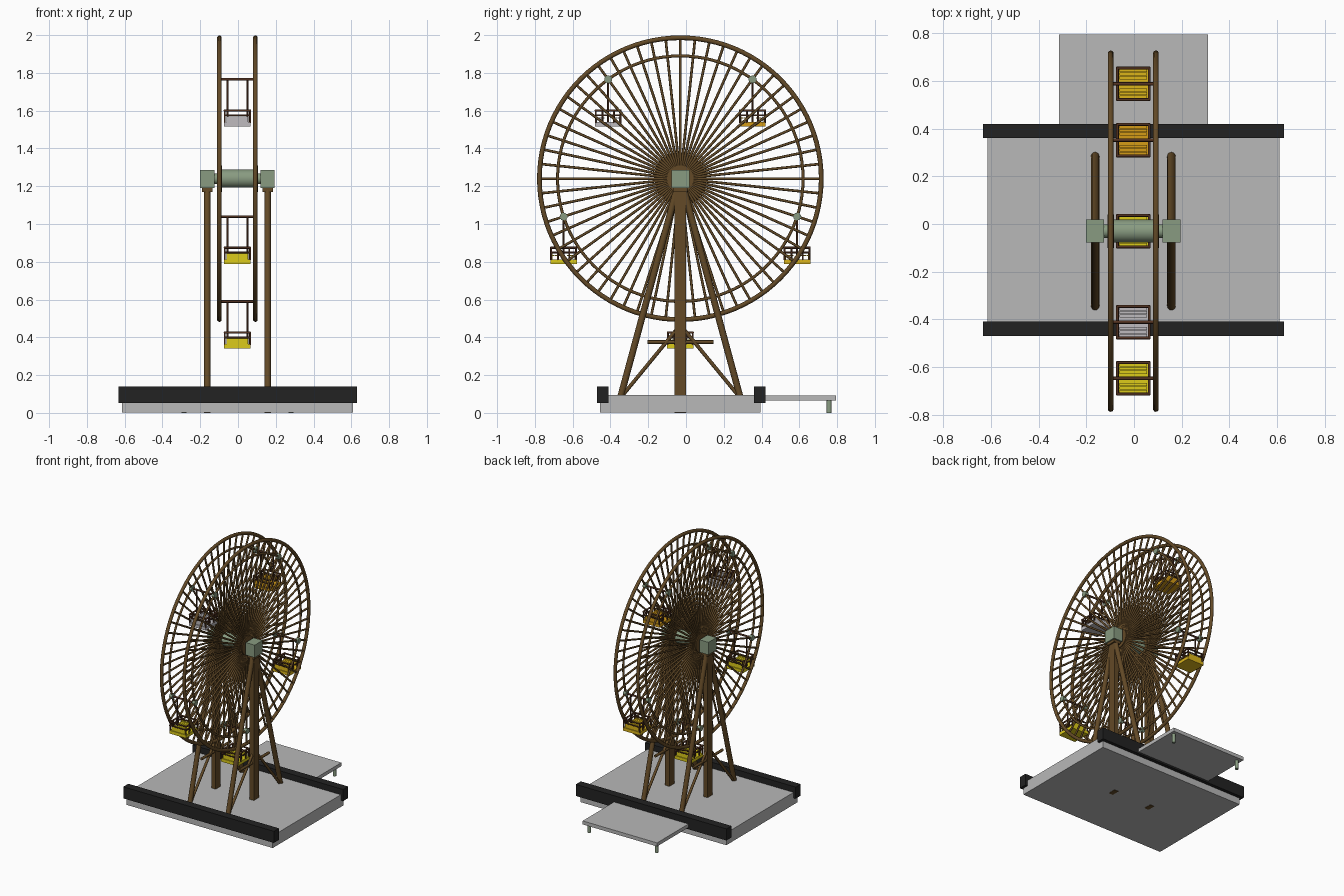
import bpy, bmesh, math
from mathutils import Vector, Matrix

if "Cube" in bpy.data.objects:
    bpy.data.objects.remove(bpy.data.objects["Cube"])

def material(name, rgb):
    m = bpy.data.materials.new(name)
    m.diffuse_color = (*rgb, 1)
    m.use_nodes = True
    m.node_tree.nodes["Principled BSDF"].inputs["Base Color"].default_value = m.diffuse_color
    return m

BROWN = material("wood brown", (0.125, 0.068, 0.02))
DARK = material("reddish brown", (0.085, 0.032, 0.015))
SAGE = material("sage green", (0.25, 0.33, 0.22))
GREY = material("light grey", (0.48, 0.48, 0.48))
BLACK = material("black", (0.016, 0.016, 0.016))
YELLOW = material("yellow", (0.72, 0.6, 0.01))
GOLD = material("gold", (0.72, 0.46, 0.01))
AMBER = material("amber", (0.66, 0.33, 0.008))
SILVER = material("pale silver", (0.52, 0.5, 0.52))

CX, CY, CZ = -0.003, -0.03, 1.24     # wheel centre
WHEEL_X = (CX - 0.095, CX + 0.095)
POST_X = (CX - 0.16, CX + 0.16)


class Part:
    """Collects primitives into one mesh object."""
    def __init__(self, name, mat):
        self.name, self.mat, self.bm = name, mat, bmesh.new()

    def box(self, x0, x1, y0, y1, z0, z1):
        m = Matrix.Translation(((x0 + x1) / 2, (y0 + y1) / 2, (z0 + z1) / 2))
        m = m @ Matrix.Diagonal((x1 - x0, y1 - y0, z1 - z0, 1))
        bmesh.ops.create_cube(self.bm, size=1, matrix=m)

    def rod(self, a, b, r, sides=8):
        a, b = Vector(a), Vector(b)
        d = b - a
        m = Matrix.Translation((a + b) / 2) @ d.to_track_quat('Z', 'Y').to_matrix().to_4x4()
        bmesh.ops.create_cone(self.bm, cap_ends=True, segments=sides, radius1=r,
                              radius2=r, depth=d.length, matrix=m)

    def ring(self, x, major, minor, n=96, sides=10):
        rows = []
        for i in range(n):
            a = 2 * math.pi * i / n
            row = []
            for j in range(sides):
                t = 2 * math.pi * j / sides
                r = major + minor * math.cos(t)
                row.append(self.bm.verts.new((x + minor * math.sin(t),
                                              CY + r * math.cos(a), CZ + r * math.sin(a))))
            rows.append(row)
        for i in range(n):
            p, q = rows[i], rows[(i + 1) % n]
            for j in range(sides):
                k = (j + 1) % sides
                self.bm.faces.new((p[j], q[j], q[k], p[k]))

    def done(self, smooth=True):
        bmesh.ops.recalc_face_normals(self.bm, faces=self.bm.faces)
        me = bpy.data.meshes.new(self.name)
        self.bm.to_mesh(me)
        self.bm.free()
        me.materials.append(self.mat)
        ob = bpy.data.objects.new(self.name, me)
        bpy.context.collection.objects.link(ob)
        if smooth:
            bpy.ops.object.select_all(action='DESELECT')
            ob.select_set(True)
            bpy.context.view_layer.objects.active = ob
            bpy.ops.object.shade_smooth_by_angle(angle=math.radians(46))
        return ob


# ground slab, edge beams, boarding platform
p = Part("base_slab", GREY)
p.box(-0.615, 0.61, -0.455, 0.395, 0.002, 0.095)
p.done(False)
p = Part("edge_beams", BLACK)
for y in (-0.47, 0.36):
    p.box(-0.633, 0.63, y, y + 0.06, 0.052, 0.14)
p.done(False)
p = Part("boarding_platform", GREY)
p.box(-0.314, 0.31, 0.39, 0.795, 0.065, 0.092)
p.done(False)
p = Part("platform_legs", SAGE)
for x in (-0.285, 0.28):
    p.rod((x, 0.758, 0), (x, 0.758, 0.066), 0.013, 12)
p.done()

# support towers: post, slanted legs, braces
for side, x in zip(("left", "right"), POST_X):
    p = Part(side + "_post", BROWN)
    p.box(x - 0.0175, x + 0.0175, CY - 0.03, CY + 0.03, 0, 1.19)
    p.box(x - 0.028, x + 0.028, CY - 0.038, CY + 0.038, 1.17, 1.195)
    p.done(False)
    p = Part(side + "_slanted_legs", BROWN)
    for s in (-1, 1):
        p.rod((x, CY + s * 0.315, 0.09), (x, CY + s * 0.02, 1.18), 0.0175, 16)
        p.rod((x, CY + s * 0.30, 0.10), (x, CY, 0.465), 0.01)
    p.rod((x, CY - 0.175, 0.375), (x, CY + 0.175, 0.375), 0.01)
    p.done()
    p = Part(side + "_bearing_block", SAGE)
    p.box(x - 0.0375, x + 0.0375, CY - 0.048, CY + 0.048, 1.19, 1.285)
    p.done(False)

# axle
p = Part("axle", SAGE)
p.rod((CX - 0.15, CY, CZ), (CX + 0.15, CY, CZ), 0.028, 24)
p.rod((CX - 0.082, CY, CZ), (CX + 0.082, CY, CZ), 0.048, 32)
p.done()

# two wheels
CAR_ANGLES = [math.radians(-90 + 72 * i) for i in range(5)]
R_PIVOT = 0.65
for side, x in zip(("left", "right"), WHEEL_X):
    p = Part(side + "_rim", BROWN)
    p.ring(x, 0.746, 0.0125)
    p.ring(x, R_PIVOT, 0.008)
    p.done()
    p = Part(side + "_spokes", BROWN)
    for i in range(60):
        a = math.radians(6 * i)
        c, s = math.cos(a), math.sin(a)
        p.rod((x, CY + 0.03 * c, CZ + 0.03 * s), (x, CY + 0.746 * c, CZ + 0.746 * s), 0.007)
    p.done()
    p = Part(side + "_hub_disc", BROWN)
    p.rod((x - 0.013, CY, CZ), (x + 0.013, CY, CZ), 0.07, 32)
    p.done()
    p = Part(side + "_pivot_caps", SAGE)
    for a in CAR_ANGLES:
        y, z = CY + R_PIVOT * math.cos(a), CZ + R_PIVOT * math.sin(a)
        p.rod((x - 0.0115, y, z), (x + 0.0115, y, z), 0.021, 10)
    p.done()

# hanging cars
for i, (a, colour) in enumerate(zip(CAR_ANGLES, (YELLOW, GOLD, AMBER, SILVER, YELLOW))):
    y, z = CY + R_PIVOT * math.cos(a), CZ + R_PIVOT * math.sin(a)
    p = Part(f"car_{i + 1}_frame", DARK)
    p.rod((WHEEL_X[0], y, z), (WHEEL_X[1], y, z), 0.007)
    for s in (-1, 1):
        x = CX + s * 0.053
        p.rod((x, y, z), (x, y, z - 0.235), 0.005)
        for h, r in ((0.165, 0.006), (0.19, 0.005)):
            p.rod((CX + s * 0.067, y - 0.07, z - h), (CX + s * 0.067, y + 0.07, z - h), r)
            p.rod((CX - 0.07, y + s * 0.066, z - h), (CX + 0.07, y + s * 0.066, z - h), r)
        for t in (-0.066, -0.03, 0.03, 0.066):
            p.rod((CX + s * 0.067, y + t, z - 0.23), (CX + s * 0.067, y + t, z - 0.165), 0.005)
    p.done()
    p = Part(f"car_{i + 1}_floor_and_seats", colour)
    p.box(CX - 0.07, CX + 0.07, y - 0.07, y + 0.07, z - 0.25, z - 0.226)
    for s in (-1, 1):
        for k in range(3):      # seat slats
            t = y + s * (0.026 + 0.015 * k)
            p.box(CX - 0.057, CX + 0.057, t - 0.0065, t + 0.0065, z - 0.208, z - 0.202)
        t = y + s * 0.061       # seat back
        p.box(CX - 0.057, CX + 0.057, t - 0.003, t + 0.003, z - 0.226, z - 0.196)
    p.done(False)
